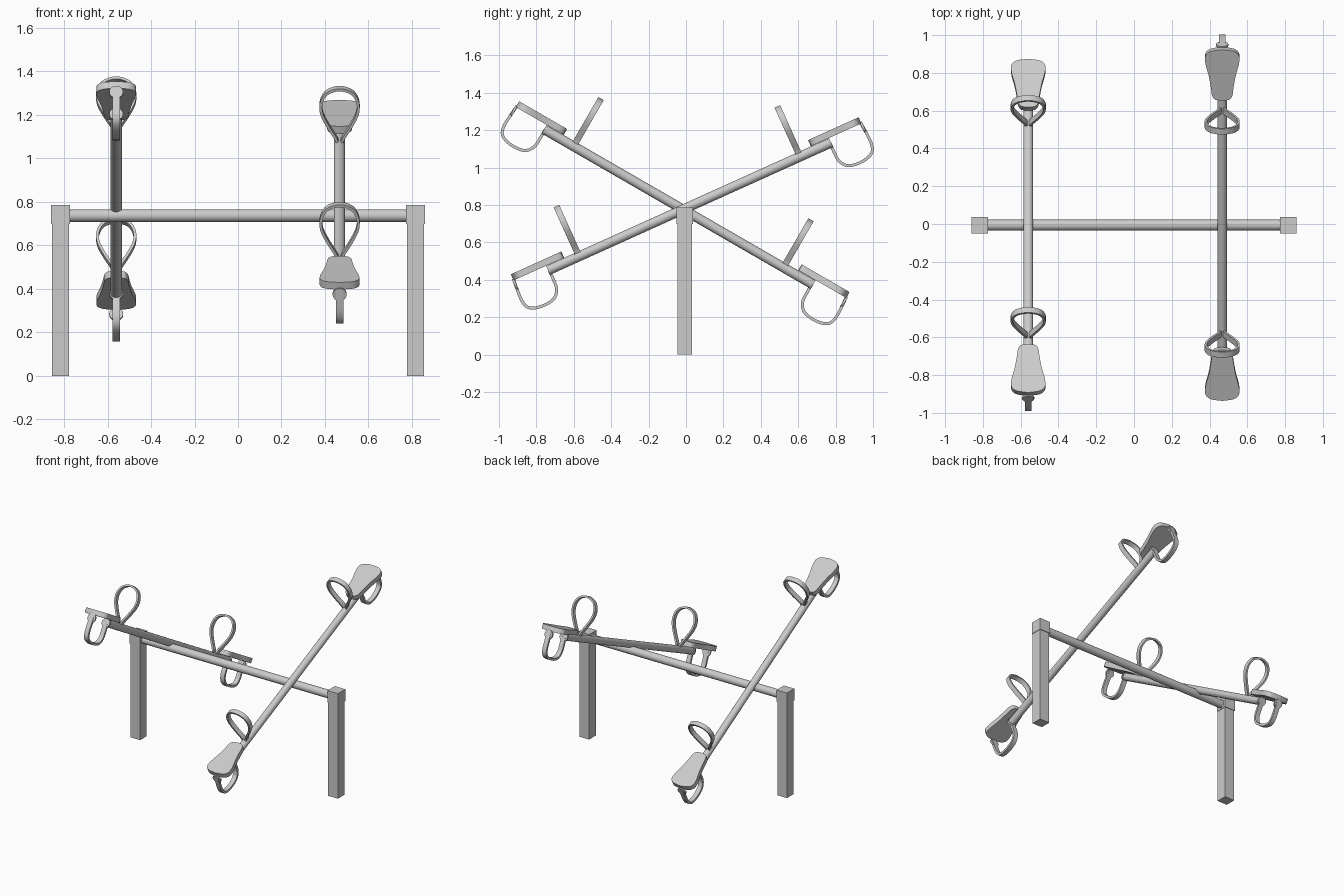
import bpy, bmesh, math
from mathutils import Matrix, Vector

if "Cube" in bpy.data.objects:
    bpy.data.objects.remove(bpy.data.objects["Cube"])

HALF = 0.82          # half length of a beam
Y0 = -0.006          # frame position in y


def finish(name, bm, mat=Matrix(), smooth=True):
    bmesh.ops.recalc_face_normals(bm, faces=bm.faces)
    me = bpy.data.meshes.new(name)
    bm.to_mesh(me)
    bm.free()
    ob = bpy.data.objects.new(name, me)
    bpy.context.collection.objects.link(ob)
    ob.matrix_world = mat
    if smooth:
        bpy.ops.object.select_all(action='DESELECT')
        ob.select_set(True)
        bpy.context.view_layer.objects.active = ob
        bpy.ops.object.shade_smooth_by_angle(angle=math.radians(35))
    return ob


def box(name, loc, size):
    bm = bmesh.new()
    bmesh.ops.create_cube(bm, size=1, matrix=Matrix.Translation(loc) @ Matrix.Diagonal((*size, 1)))
    return finish(name, bm, smooth=False)


def rod(name, r, length, mat, axis='Y'):
    bm = bmesh.new()
    rot = Matrix.Rotation(math.pi / 2, 4, 'X' if axis == 'Y' else 'Y')
    bmesh.ops.create_cone(bm, cap_ends=True, segments=24, radius1=r, radius2=r, depth=length, matrix=rot)
    return finish(name, bm, mat)


def spline(pts, n=6):
    # Catmull-Rom through the points
    p = [Vector(q) for q in pts]
    p = [2 * p[0] - p[1]] + p + [2 * p[-1] - p[-2]]
    out = []
    for a, b, c, d in zip(p, p[1:], p[2:], p[3:]):
        for i in range(n):
            t = i / n
            out.append(0.5 * (2 * b + (c - a) * t + (2 * a - 5 * b + 4 * c - d) * t * t
                              + (3 * b - a - 3 * c + d) * t ** 3))
    return out + [p[-2]]


def strap(name, pts, width, thick, to3d, mat):
    # flat band following a planar path; to3d(a, b, c) puts path and width in space
    path = spline(pts)
    bm = bmesh.new()
    rings = []
    for i, q in enumerate(path):
        t = (path[min(i + 1, len(path) - 1)] - path[max(i - 1, 0)]).normalized()
        nrm = Vector((-t.y, t.x)) * thick / 2
        rings.append([bm.verts.new(to3d(*(q + s * nrm), c * width / 2))
                      for s, c in ((-1, -1), (1, -1), (1, 1), (-1, 1))])
    for r0, r1 in zip(rings, rings[1:]):
        for k in range(4):
            bm.faces.new((r0[k], r0[(k + 1) % 4], r1[(k + 1) % 4], r1[k]))
    bm.faces.new(rings[0])
    bm.faces.new(rings[-1])
    return finish(name, bm, mat)


def seat(name, mat):
    # paddle outline, narrow towards the middle of the beam
    half = spline([(0, -0.096), (0.038, -0.09), (0.054, -0.065), (0.06, -0.02), (0.072, 0.05),
                   (0.089, 0.12), (0.088, 0.165), (0.06, 0.19), (0, 0.2)], 5)
    outline = half + [Vector((-q.x, q.y)) for q in half[-2:0:-1]]
    bm = bmesh.new()
    f = bm.faces.new([bm.verts.new((q.x, q.y, 0.027)) for q in outline])
    ext = bmesh.ops.extrude_face_region(bm, geom=[f])
    bmesh.ops.translate(bm, vec=(0, 0, 0.036), verts=[v for v in ext['geom'] if isinstance(v, bmesh.types.BMVert)])
    return finish(name, bm, mat)


# support frame
for s, side in ((-1, "left"), (1, "right")):
    box(side + "_post", (s * 0.816, Y0, 0.35), (0.08, 0.078, 0.70))
    box(side + "_post_cap", (s * 0.816, Y0, 0.742), (0.087, 0.087, 0.087))
rod("crossbar", 0.029, 1.56, Matrix.Translation((0, Y0, 0.737)), 'X')

# teardrop handle (x, w) and bumper loop (u, w)
half_hoop = [(0.008, 0.015), (0.02, 0.045), (0.055, 0.105), (0.082, 0.165), (0.084, 0.22), (0.058, 0.268)]
HOOP = half_hoop + [(0, 0.288)] + [(-x, w) for x, w in reversed(half_hoop)]
LOOP = [(0.198, 0.03), (0.203, -0.03), (0.204, -0.095), (0.187, -0.138), (0.14, -0.158),
        (0.08, -0.16), (0.035, -0.145), (0.008, -0.105), (0.004, -0.05), (0.004, 0.0)]

# two seesaws: x, centre y, centre z, tilt
for label, x, y, z, tilt in (("left", -0.56, -0.04, 0.79, -30), ("right", 0.467, 0.019, 0.792, 24.3)):
    base = Matrix.Translation((x, y, z)) @ Matrix.Rotation(math.radians(tilt), 4, 'X')
    rod(label + "_beam", 0.026, 2 * HALF, base)
    for end, turn in (("back", 0), ("front", math.pi)):
        m = base @ Matrix.Rotation(turn, 4, 'Z') @ Matrix.Translation((0, HALF, 0))
        tag = f"{label}_{end}_"
        seat(tag + "seat", m)
        strap(tag + "handle", HOOP, 0.033, 0.013, lambda a, b, c: (a, c - 0.172, b), m)
        strap(tag + "bumper", LOOP, 0.034, 0.016, lambda a, b, c: (c, a, b), m)
        # round mounting tabs of the bumper
        for part, u, w in (("outer_tab", 0.2, 0.004), ("inner_tab", 0.004, 0)):
            rod(tag + part, 0.032, 0.012, m @ Matrix.Translation((0, u, w)))
